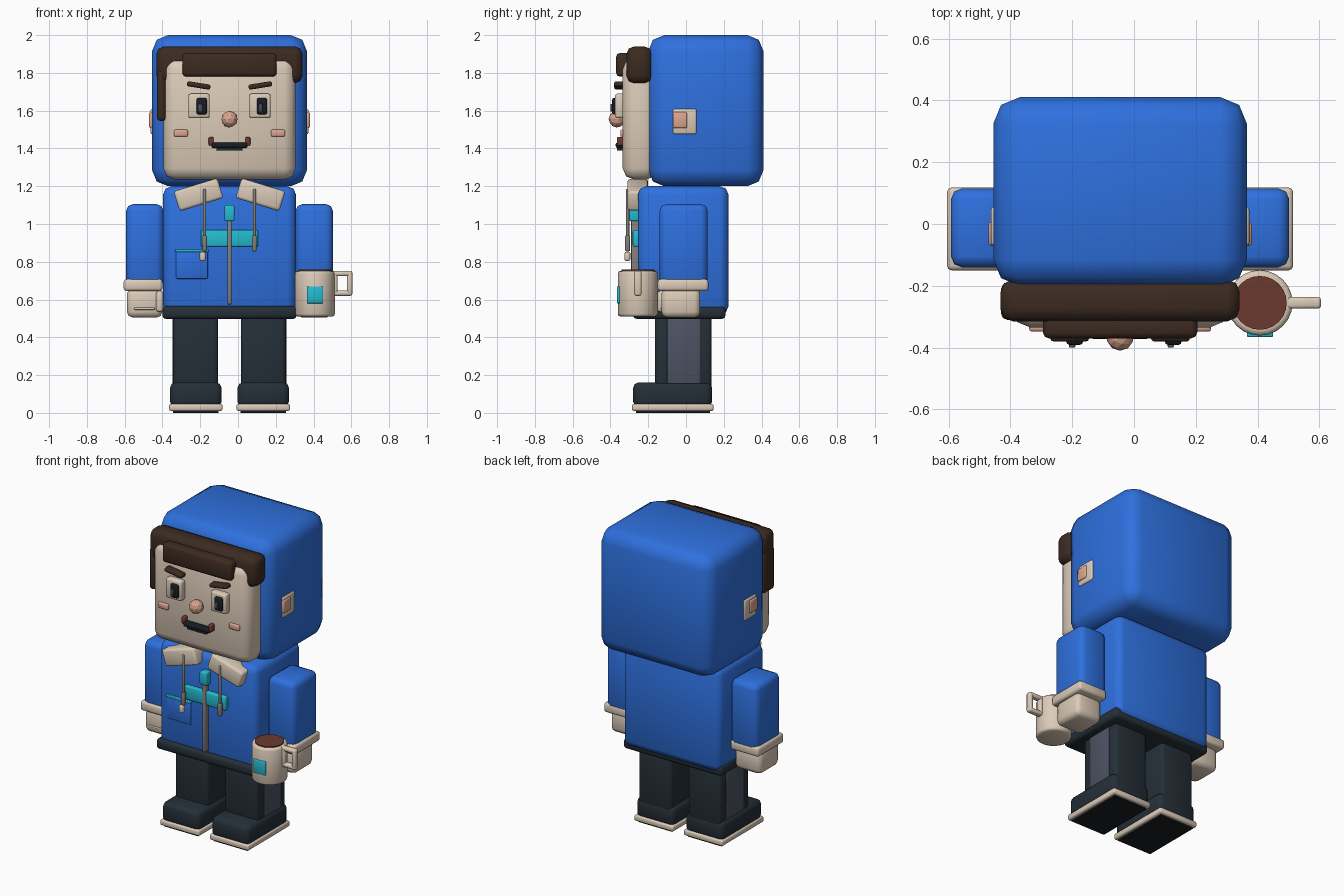
import bpy
import bmesh
import math
from mathutils import Matrix, Vector

default_cube = bpy.data.objects.get("Cube")
if default_cube:
    bpy.data.objects.remove(default_cube, do_unlink=True)

MIDDLE = -.045  # the body's own centre line


def make_material(name, red, green, blue):
    def linear(value):
        value /= 255
        return value / 12.92 if value < .04 else ((value + .055) / 1.055) ** 2.4
    colour = (linear(red), linear(green), linear(blue), 1)
    material = bpy.data.materials.new(name)
    material.use_nodes = True
    material.diffuse_color = colour
    material.node_tree.nodes["Principled BSDF"].inputs["Base Color"].default_value = colour
    return material


BLUE = make_material("hoodie blue", 46, 112, 222)
CREAM = make_material("warm cream", 220, 203, 184)
BROWN = make_material("hair brown", 60, 43, 33)
CHARCOAL = make_material("trouser charcoal", 36, 47, 55)
SLATE = make_material("slate panel", 78, 83, 100)
PINK = make_material("skin pink", 220, 165, 143)
TEAL = make_material("bright teal", 36, 188, 208)
COFFEE = make_material("coffee brown", 108, 58, 48)
GREY = make_material("cord grey", 132, 126, 120)
BLACK = make_material("near black", 24, 28, 34)


def finish(mesh, name, material, smooth=True):
    """Turn a bmesh into a named, coloured object."""
    data = bpy.data.meshes.new(name)
    bmesh.ops.recalc_face_normals(mesh, faces=mesh.faces)
    mesh.to_mesh(data)
    mesh.free()
    data.materials.append(material)
    part = bpy.data.objects.new(name, data)
    bpy.context.collection.objects.link(part)
    if smooth:
        bpy.ops.object.select_all(action='DESELECT')
        part.select_set(True)
        bpy.context.view_layer.objects.active = part
        bpy.ops.object.shade_smooth_by_angle(angle=math.radians(50))
    return part


def box(name, material, x, y, z, bevel=.01, tilt=0):
    """Rounded box from (low, high) spans; x is measured from the body centre."""
    spans = (x, y, z)
    size = Vector([high - low for low, high in spans])
    centre = Vector([(low + high) / 2 for low, high in spans])
    mesh = bmesh.new()
    bmesh.ops.create_cube(mesh, size=1)
    bmesh.ops.scale(mesh, vec=size, verts=mesh.verts)
    if bevel:
        bmesh.ops.bevel(mesh, geom=mesh.edges[:], offset=min(bevel, min(size) * .45),
                        segments=2, profile=.5, affect='EDGES')
    bmesh.ops.rotate(mesh, matrix=Matrix.Rotation(math.radians(tilt), 3, 'Y'), verts=mesh.verts)
    bmesh.ops.translate(mesh, vec=centre + Vector((MIDDLE, 0, 0)), verts=mesh.verts)
    return finish(mesh, name, material)


def pair(name, material, x, y, z, bevel=.01, tilt=0):
    """A box on the left side and its mirror on the right."""
    box("left_" + name, material, x, y, z, bevel, tilt)
    box("right_" + name, material, (-x[1], -x[0]), y, z, bevel, -tilt)


def centred(name, material, half, y, z, bevel=.01):
    box(name, material, (-half, half), y, z, bevel)


def cylinder(name, material, radius, centre, z, bevel=0):
    mesh = bmesh.new()
    bmesh.ops.create_cone(mesh, cap_ends=True, segments=24, radius1=radius,
                          radius2=radius, depth=z[1] - z[0])
    if bevel:
        rims = [e for e in mesh.edges if abs(e.verts[0].co.z - e.verts[1].co.z) < .001]
        bmesh.ops.bevel(mesh, geom=rims, offset=bevel, segments=2, profile=.5, affect='EDGES')
    bmesh.ops.translate(mesh, vec=(*centre, sum(z) / 2), verts=mesh.verts)
    return finish(mesh, name, material)


# Head, face and hair
centred("hood", BLUE, .41, (-.2, .41), (1.2, 2), .085)
centred("face", CREAM, .35, (-.335, -.15), (1.235, 1.88), .06)
centred("hair_cap", BROWN, .387, (-.315, -.18), (1.745, 1.94), .04)
centred("hair_fringe", BROWN, .25, (-.37, -.29), (1.78, 1.905), .02)
box("right_side_lock", BROWN, (-.385, -.335), (-.31, -.19), (1.545, 1.82), .02)

# Facial features
pair("eye", CREAM, (.105, .218), (-.375, -.32), (1.56, 1.69), .012)
pair("brow", BROWN, (.1, .226), (-.38, -.32), (1.72, 1.747), .01, -9)
pair("cheek", PINK, (.22, .294), (-.348, -.32), (1.462, 1.5), .008)
pair("ear", CREAM, (.39, .418), (-.07, .056), (1.475, 1.61), .01)
pair("inner_ear", PINK, (.4, .426), (-.07, .006), (1.508, 1.592), .008)
for side, middle in (("left", .172), ("right", -.147)):
    box(side + "_pupil", BLACK, (middle - .027, middle + .027), (-.391, -.36), (1.58, 1.668))
    box(side + "_pupil_glint", SLATE, (middle - .018, middle + .002), (-.4, -.38),
        (1.595, 1.635), .004)
centred("mouth", BLACK, .095, (-.372, -.32), (1.402, 1.432))
centred("lower_lip", CHARCOAL, .07, (-.366, -.32), (1.388, 1.41), .005)
pair("mouth_corner", COFFEE, (.084, .11), (-.366, -.32), (1.415, 1.46), .006)

nose = bmesh.new()
bmesh.ops.create_icosphere(nose, subdivisions=2, radius=.044)
bmesh.ops.translate(nose, vec=(MIDDLE, -.366, 1.555), verts=nose.verts)
finish(nose, "nose", PINK, smooth=False)

# Hoodie body
centred("torso", BLUE, .352, (-.255, .225), (.52, 1.2), .045)
centred("hem", CHARCOAL, .356, (-.28, .21), (.497, .565), .02)
pair("collar", CREAM, (.043, .285), (-.31, -.2), (1.1, 1.21), .015, 17)

# Chest details
centred("chest_band", TEAL, .15, (-.282, -.24), (.88, .968), .008)
centred("zipper", GREY, .011, (-.29, -.24), (.575, 1.03), .005)
centred("zipper_pull", TEAL, .026, (-.3, -.24), (1.015, 1.1), .008)
pair("drawstring", GREY, (.124, .14), (-.318, -.3), (.88, 1.185), .006)
pair("drawstring_tip", GREY, (.12, .144), (-.322, -.296), (.855, .94), .007)
box("cord_bead", CREAM, (-.158, -.128), (-.325, -.295), (.805, .852), .007)
box("pocket", BLUE, (-.283, -.115), (-.264, -.24), (.71, .86), .006)
box("pocket_trim", TEAL, (-.288, -.11), (-.27, -.24), (.852, .866), .004)

# Arms, cuffs and hands
pair("sleeve", BLUE, (.35, .547), (-.14, .115), (.66, 1.105), .035)
pair("cuff", CREAM, (.355, .56), (-.15, .118), (.645, .708), .015)
pair("hand", CREAM, (.355, .543), (-.13, .075), (.505, .66), .03)
pair("thumb", CREAM, (.352, .388), (-.15, -.09), (.535, .645), .012)
pair("finger_crease", CREAM, (.395, .505), (-.136, -.12), (.546, .558), .004)

# Legs and shoes
pair("leg", CHARCOAL, (.06, .298), (-.165, .135), (.08, .53), .02)
pair("leg_panel", SLATE, (.28, .302), (-.1, .075), (.155, .51), .004)
pair("shoe", CHARCOAL, (.042, .315), (-.28, .138), (.03, .162), .03)
pair("sole", CREAM, (.037, .32), (-.286, .146), (.01, .048), .01)
pair("tread", BLACK, (.057, .3), (-.266, .126), (0, .03), 0)

# Mug held by the left hand
MUG = (.407, -.255)
cylinder("mug", CREAM, .106, MUG, (.51, .752), .015)
cylinder("mug_drink", COFFEE, .087, MUG, (.7, .758))
box("mug_patch", TEAL, (.41, .495), (-.366, -.34), (.58, .67), .005)
HANDLE_DEPTH = (-.274, -.236)
box("mug_handle_grip", CREAM, (.622, .65), HANDLE_DEPTH, (.62, .752))
for label, height in (("top", .738), ("bottom", .634)):
    box("mug_handle_" + label, CREAM, (.53, .65), HANDLE_DEPTH, (height - .014, height + .014))
box("mug_handle_root", CREAM, (.54, .572), HANDLE_DEPTH, (.62, .752))
